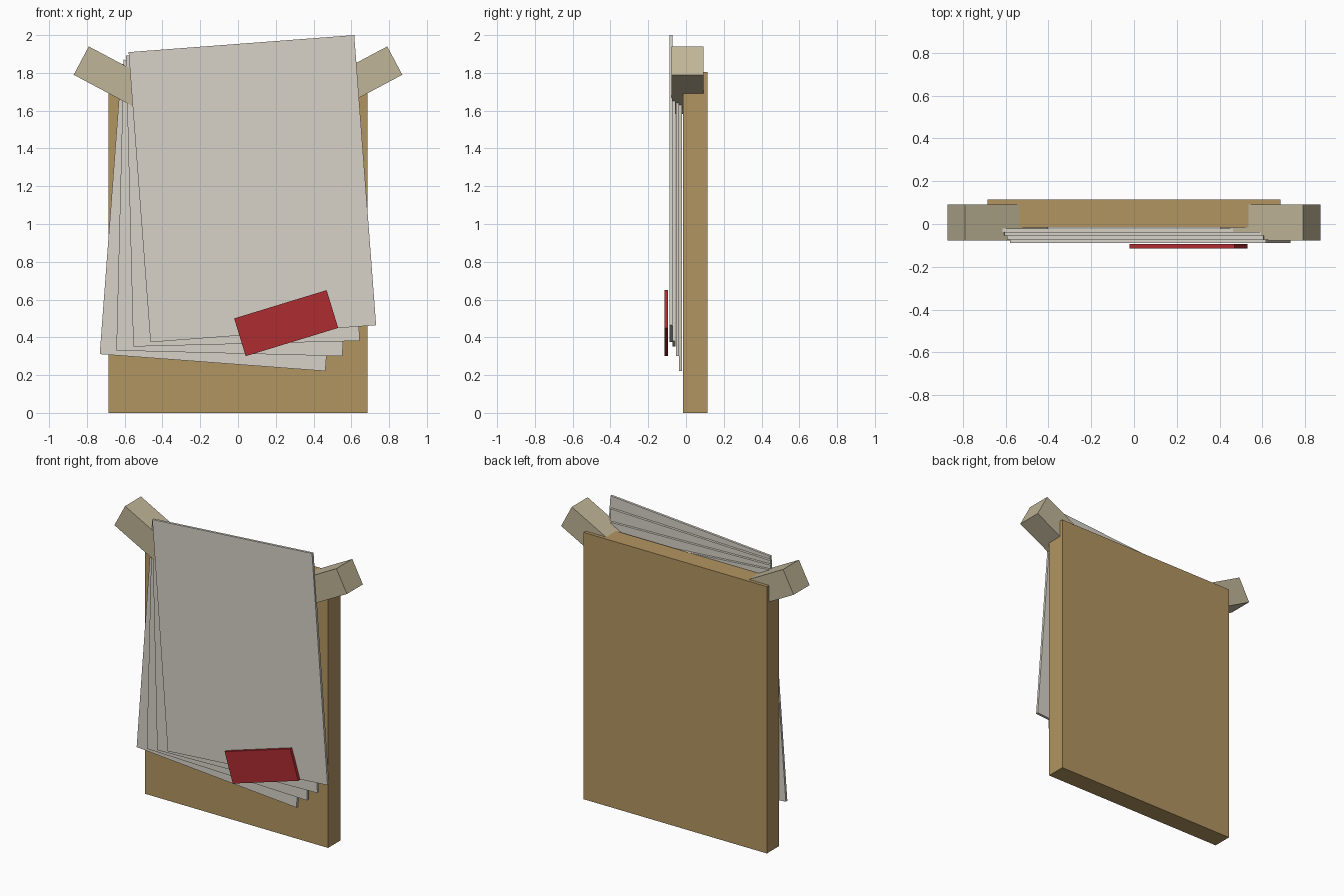
import bpy
from math import radians, cos, sin

if "Cube" in bpy.data.objects:
    bpy.data.objects.remove(bpy.data.objects["Cube"])


def material(name, rgb):
    m = bpy.data.materials.new(name)
    m.diffuse_color = (*rgb, 1)
    m.use_nodes = True
    m.node_tree.nodes["Principled BSDF"].inputs["Base Color"].default_value = m.diffuse_color
    return m


WOOD = material("wood", (0.45, 0.30, 0.12))
PAPER = material("paper", (0.68, 0.65, 0.58))
TAPE = material("tape", (0.52, 0.46, 0.31))
RED = material("red", (0.42, 0.025, 0.03))


def slab(name, center, size, angle, mat):
    """Box turned by angle degrees, counter-clockwise as seen from the front."""
    bpy.ops.mesh.primitive_cube_add(size=1, location=center,
                                    rotation=(0, -radians(angle), 0))
    ob = bpy.context.object
    ob.name = name
    ob.scale = size
    bpy.ops.object.transform_apply(location=False, rotation=False, scale=True)
    ob.data.materials.append(mat)
    return ob


# Backing board
slab("board", (0, 0.049, 0.902), (1.37, 0.13, 1.804), 0, WOOD)

# Fanned stack of sheets
for i in range(4):
    slab(f"sheet_{i + 1}", (-0.077 + 0.051 * i, -0.029 - 0.017 * i, 1.034 + 0.051 * i),
         (1.198, 0.0165, 1.54), -4.3 + 2.87 * i, PAPER)

# Corner strips, running inward and down from their outer ends
L, tilt = 0.44, radians(28)
for side, label in ((-1, "left"), (1, "right")):
    x = side * (0.83 - L / 2 * cos(tilt))
    slab(f"corner_strip_{label}", (x, 0.007, 1.865 - L / 2 * sin(tilt)),
         (L, 0.17, 0.17), side * 28, TAPE)

# Red tag on the front sheet
slab("red_tag", (0.255, -0.104, 0.475), (0.512, 0.02, 0.209), 17, RED)
